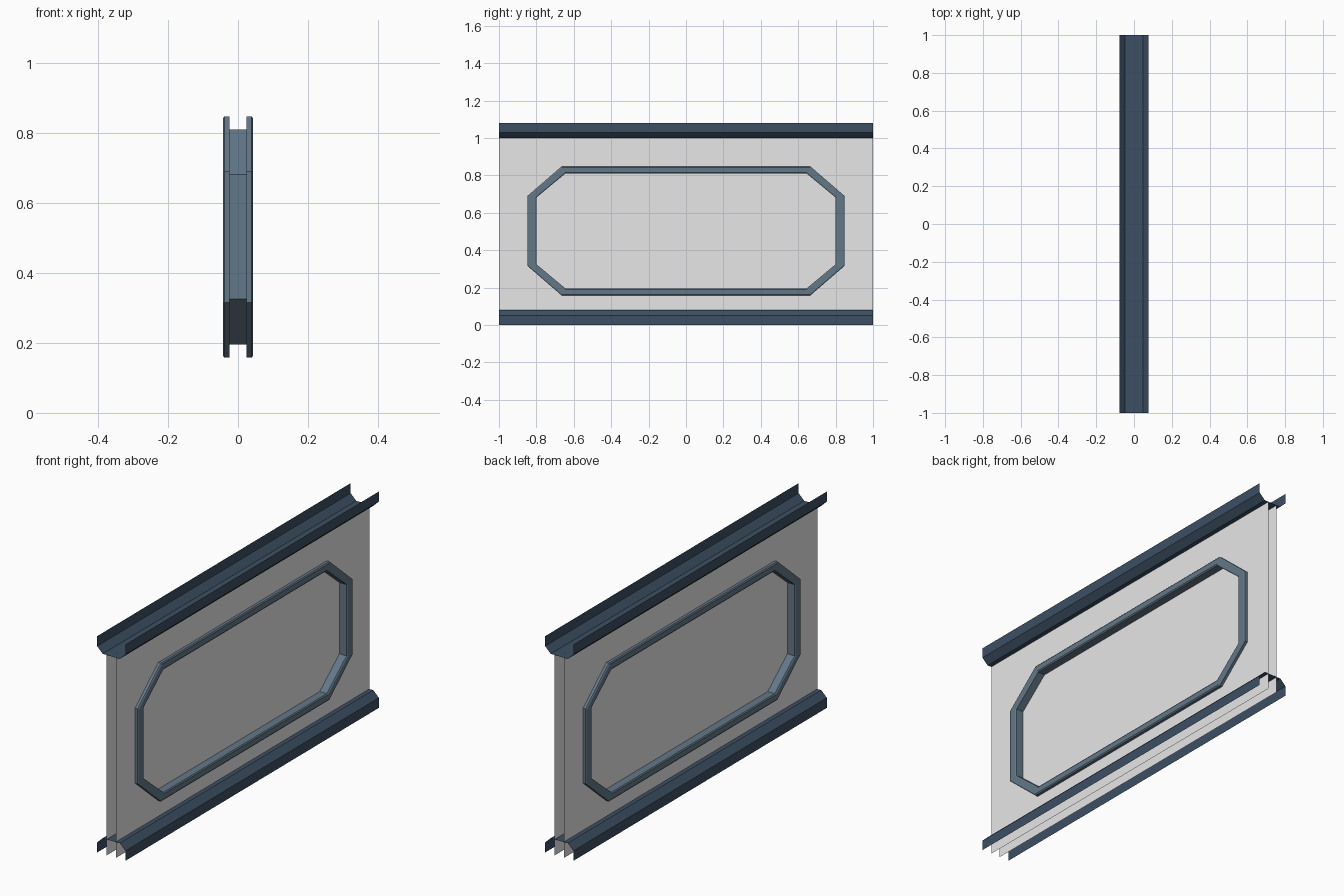
import bpy, bmesh

if "Cube" in bpy.data.objects:
    bpy.data.objects.remove(bpy.data.objects["Cube"])


def material(name, rgb):
    m = bpy.data.materials.new(name)
    m.diffuse_color = (*rgb, 1)
    m.use_nodes = True
    m.node_tree.nodes["Principled BSDF"].inputs["Base Color"].default_value = m.diffuse_color
    return m


PANEL = material("light_grey", (0.8, 0.8, 0.8))
RAIL = material("dark_blue_grey", (0.045, 0.080, 0.125))
FRAME = material("blue_grey", (0.125, 0.188, 0.246))


def build(name, verts, faces, mat):
    me = bpy.data.meshes.new(name)
    me.from_pydata(verts, [], faces)
    me.materials.append(mat)
    ob = bpy.data.objects.new(name, me)
    bpy.context.collection.objects.link(ob)
    return ob


def fix_normals(ob):
    bm = bmesh.new()
    bm.from_mesh(ob.data)
    bmesh.ops.recalc_face_normals(bm, faces=bm.faces)
    bm.to_mesh(ob.data)
    bm.free()


ZC = 0.503                                   # window centre height
OUTER = (0.848, 0.345, 0.665, 0.187)         # half width, half height, corner y, corner z
INNER = (0.800, 0.307, 0.645, 0.178)


def octagon(x, t):
    """Window outline at depth x, t = 0 outer edge .. 1 inner edge."""
    w, h, cy, cz = [a + (b - a) * t for a, b in zip(OUTER, INNER)]
    yz = [(w, -cz), (w, cz), (cy, h), (-cy, h), (-w, cz), (-w, -cz), (-cy, -h), (cy, -h)]
    return [(x, y, ZC + z) for y, z in yz]


# Wall sheets, one on each side, with an eight-sided opening
X = 0.025
for side, x in (("right", X), ("left", -X)):
    corners = [(x, 1, 1), (x, -1, 1), (x, -1, 0), (x, 1, 0)]
    faces = []
    for i in range(4):
        a, b, c = 2 * i, 2 * i + 1, (2 * i + 2) % 8
        prev = 8 + (i - 1) % 4
        faces += [(a, prev, 8 + i, b), (b, 8 + i, c)]
    if x < 0:
        faces = [f[::-1] for f in faces]
    build("wall_sheet_" + side, octagon(x, 0.5) + corners, faces, PANEL)

# Window pane in the middle of the wall
build("window_pane", octagon(0, 1), [tuple(range(8))], PANEL)

# Window frame: raised trim on both sides joined by a tunnel through the wall
half = [(X, 0), (0.039, 0), (0.043, 0.15), (0.043, 0.85), (0.039, 1), (X, 1)]
profile = half + [(-x, t) for x, t in reversed(half)]
verts = [v for x, t in profile for v in octagon(x, t)]
faces = [(r * 8 + i, r * 8 + (i + 1) % 8, (r + 1) * 8 + (i + 1) % 8, (r + 1) * 8 + i)
         for r in range(len(profile) - 1) for i in range(8)]
fix_normals(build("window_frame", verts, faces, FRAME))

# Rails: open channel strips, upside down at the bottom and upright at the top
channel = [(-0.078, 0.08), (-0.078, 0.03), (-0.047, 0), (0.047, 0), (0.078, 0.03), (0.078, 0.08)]
for name, z0, s in (("bottom_rail", 0.08, -1), ("top_rail", 1.0, 1)):
    verts = [(x, y, z0 + s * z) for x, z in channel for y in (-1, 1)]
    faces = [(2 * i, 2 * i + 1, 2 * i + 3, 2 * i + 2)[::s] for i in range(5)]
    # outer side of the channel faces away from its hollow
    build(name, verts, faces, RAIL)
